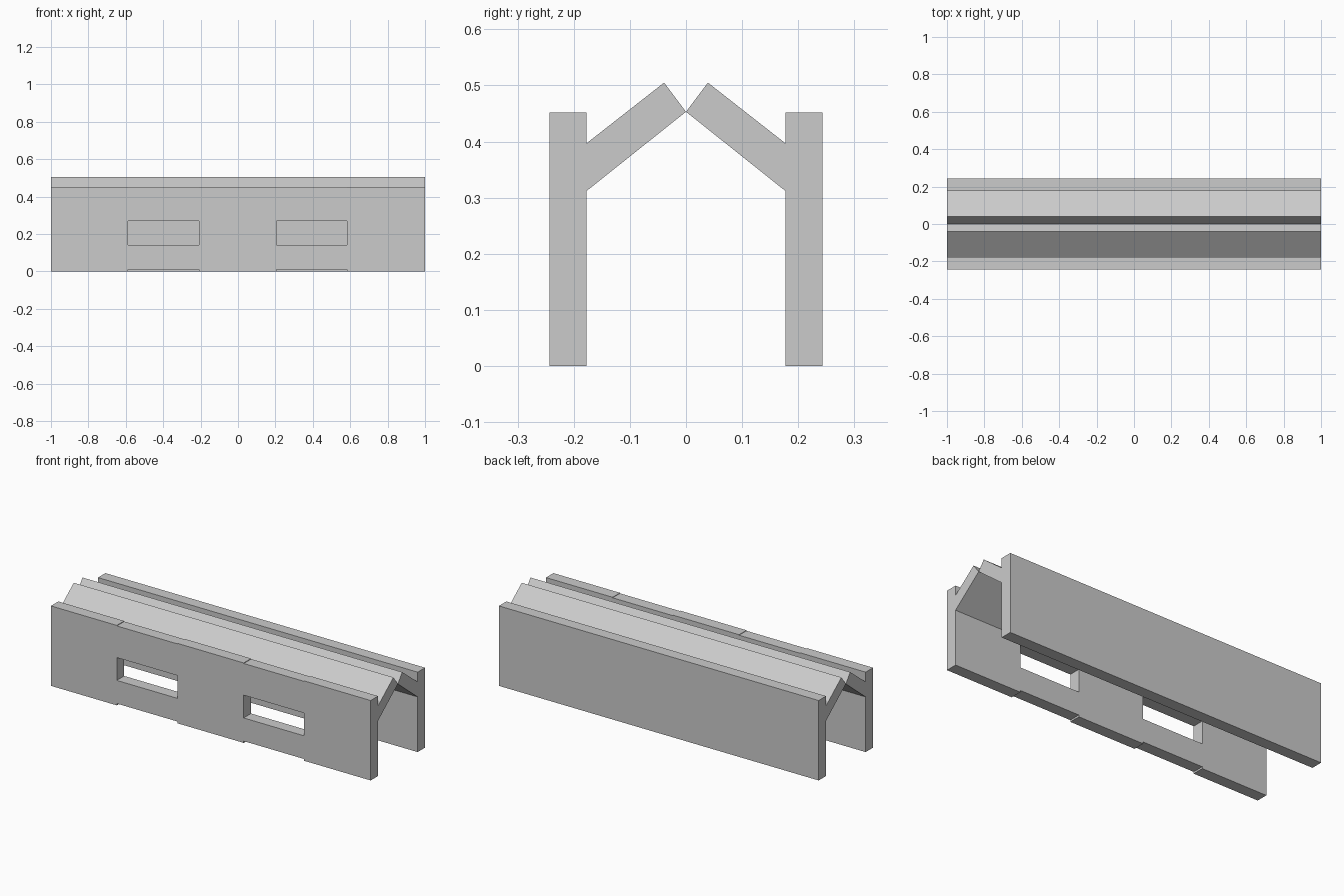
import bpy, bmesh

if "Cube" in bpy.data.objects:
    bpy.data.objects.remove(bpy.data.objects["Cube"])

WALL_IN, WALL_OUT, WALL_TOP = 0.177, 0.243, 0.452


def box(name, x0, x1, y0, y1, z0, z1):
    bm = bmesh.new()
    bmesh.ops.create_cube(bm, size=1)
    for v in bm.verts:
        v.co.x = x1 if v.co.x > 0 else x0
        v.co.y = y1 if v.co.y > 0 else y0
        v.co.z = z1 if v.co.z > 0 else z0
    return finish(name, bm)


def beam(name, profile):
    """Extrude a y/z profile along the full length in x."""
    bm = bmesh.new()
    face = bm.faces.new([bm.verts.new((-1, y, z)) for y, z in profile])
    ext = bmesh.ops.extrude_face_region(bm, geom=[face])
    verts = [g for g in ext["geom"] if isinstance(g, bmesh.types.BMVert)]
    bmesh.ops.translate(bm, vec=(2, 0, 0), verts=verts)
    return finish(name, bm)


def finish(name, bm):
    bmesh.ops.recalc_face_normals(bm, faces=bm.faces)
    mesh = bpy.data.meshes.new(name)
    bm.to_mesh(mesh)
    bm.free()
    obj = bpy.data.objects.new(name, mesh)
    bpy.context.collection.objects.link(obj)
    return obj


# Solid back wall and front wall
box("back_wall", -1, 1, WALL_IN, WALL_OUT, 0, WALL_TOP)
front = box("front_wall", -1, 1, -WALL_OUT, -WALL_IN, 0, WALL_TOP)

# Two window openings, with shallow steps at the foot and top of each bay
for side, (x0, x1) in {"left": (-0.588, -0.208), "right": (0.206, 0.583)}.items():
    for part, z0, z1 in (("foot", -0.1, 0.01), ("window", 0.141, 0.27),
                         ("top", WALL_TOP - 0.003, 0.6)):
        cutter = box(f"{side}_{part}_cutter", x0, x1, -0.35, -0.1, z0, z1)
        cutter.hide_render = True
        cutter.hide_viewport = True
        cutter.display_type = 'WIRE'
        mod = front.modifiers.new(cutter.name, 'BOOLEAN')
        mod.operation = 'DIFFERENCE'
        mod.solver = 'EXACT'
        mod.object = cutter

# Pitched roof slabs that meet along their lower inner edges
for name, s in (("front_roof_slab", -1), ("back_roof_slab", 1)):
    beam(name, [(0, 0.453), (s * 0.039, 0.505),
                (s * WALL_IN, 0.397), (s * WALL_IN, 0.312)])
